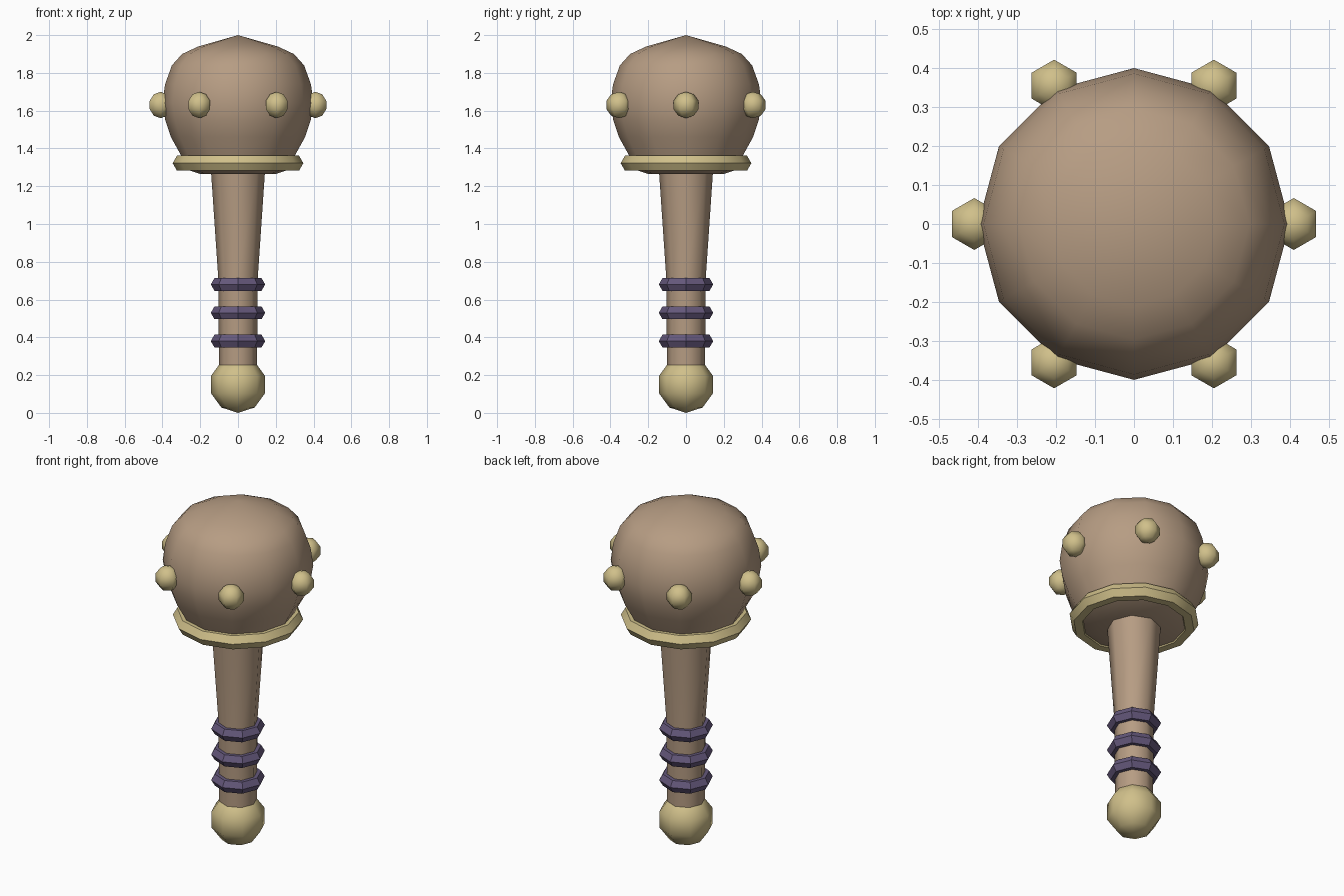
import bpy, math

if "Cube" in bpy.data.objects:
    bpy.data.objects.remove(bpy.data.objects["Cube"])


def material(name, rgb):
    m = bpy.data.materials.new(name)
    m.diffuse_color = (*rgb, 1)
    m.use_nodes = True
    m.node_tree.nodes["Principled BSDF"].inputs["Base Color"].default_value = m.diffuse_color
    return m


WOOD = material("wood", (0.47, 0.335, 0.228))
BRASS = material("brass", (0.63, 0.525, 0.255))
WRAP = material("purple wrap", (0.13, 0.098, 0.2))


def finish(obj, name, mat, angle):
    obj.name = name
    obj.data.materials.clear()
    obj.data.materials.append(mat)
    bpy.ops.object.select_all(action='DESELECT')
    obj.select_set(True)
    bpy.context.view_layer.objects.active = obj
    bpy.ops.object.shade_smooth_by_angle(angle=math.radians(angle))


def lathe(name, profile, sides, mat, angle=50):
    """Turn an (r, z) profile, listed bottom to top, into a closed solid."""
    verts, faces, rings = [], [], []
    for r, z in profile:
        n = 1 if r == 0 else sides
        rings.append(range(len(verts), len(verts) + n))
        for i in range(n):
            a = math.tau * i / sides
            verts.append((r * math.cos(a), r * math.sin(a), z))
    for lo, hi in zip(rings, rings[1:]):
        for i in range(sides):
            j = (i + 1) % sides
            if len(hi) == 1:
                faces.append((lo[i], lo[j], hi[0]))
            else:
                faces.append((lo[i], lo[j], hi[j], hi[i]))
    faces.append(tuple(reversed(rings[0])))
    if len(rings[-1]) > 1:
        faces.append(tuple(rings[-1]))
    mesh = bpy.data.meshes.new(name)
    mesh.from_pydata(verts, [], faces)
    obj = bpy.data.objects.new(name, mesh)
    bpy.context.collection.objects.link(obj)
    finish(obj, name, mat, angle)


def ring(name, z, major, minor, sides, mat):
    bpy.ops.mesh.primitive_torus_add(location=(0, 0, z), major_radius=major, minor_radius=minor,
                                     major_segments=sides, minor_segments=6)
    finish(bpy.context.object, name, mat, 35)


def ball(name, loc, r, sides):
    bpy.ops.mesh.primitive_uv_sphere_add(location=loc, radius=r, segments=sides, ring_count=5)
    finish(bpy.context.object, name, BRASS, 65)


# Handle: straight grip flaring toward the head
lathe("handle", [(0.1, 0.15), (0.105, 0.72), (0.143, 1.28)], 8, WOOD)

# Bulbous head
lathe("head", [(0.2, 1.265), (0.275, 1.29), (0.305, 1.37), (0.355, 1.46), (0.385, 1.55),
               (0.4, 1.64), (0.386, 1.74), (0.35, 1.84), (0.296, 1.90), (0.21, 1.94),
               (0, 2.0)], 12, WOOD)

# Collar under the head and grip wraps
ring("collar", 1.322, 0.3, 0.046, 12, BRASS)
for k in range(3):
    ring(f"grip_wrap_{k + 1}", 0.38 + 0.15 * k, 0.105, 0.039, 8, WRAP)

# Pommel and six studs round the head
ball("pommel", (0, 0, 0.15), 0.15, 8)
for k in range(6):
    a = math.tau * k / 6
    ball(f"stud_{k + 1}", (0.41 * math.cos(a), 0.41 * math.sin(a), 1.63), 0.07, 6)
